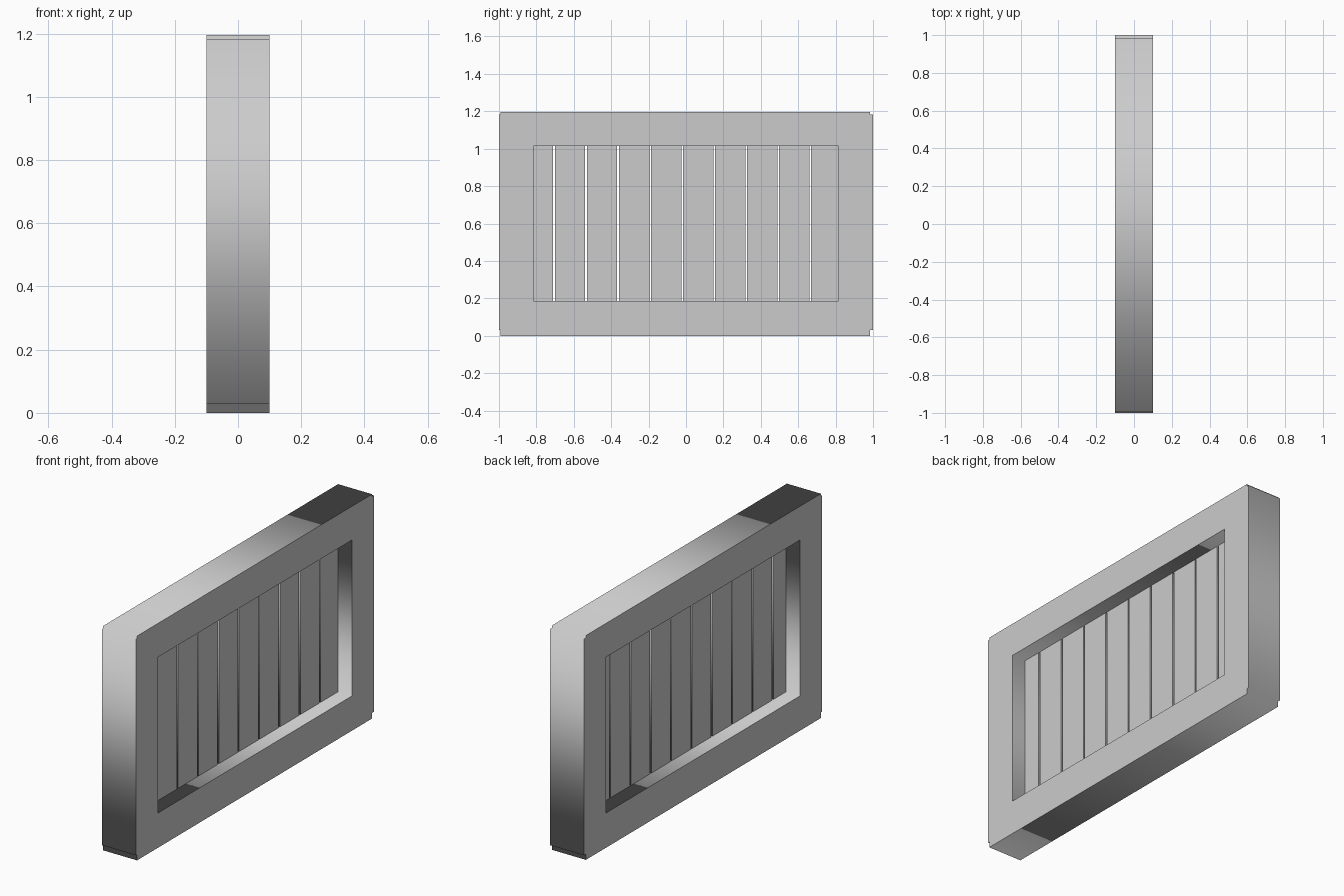
import bpy
import math

cube = bpy.data.objects.get("Cube")
if cube:
    bpy.data.objects.remove(cube, do_unlink=True)

GREY = (0.6, 0.6, 0.6, 1)
mat = bpy.data.materials.new("light_grey")
mat.use_nodes = True
mat.diffuse_color = GREY
mat.node_tree.nodes["Principled BSDF"].inputs["Base Color"].default_value = GREY

HALF_DEPTH = 0.1
HEIGHT = 1.195
OPEN_Y, OPEN_LOW, OPEN_HIGH = 0.815, 0.185, 1.015


def extruded(name, loops, half_depth):
    """Flat shape in the y-z plane, with holes, thickened along x."""
    curve = bpy.data.curves.new(name, "CURVE")
    curve.dimensions = "2D"
    curve.fill_mode = "BOTH"
    curve.extrude = half_depth
    for points in loops:
        spline = curve.splines.new("POLY")
        spline.points.add(len(points) - 1)
        for p, (y, z) in zip(spline.points, points):
            p.co = (y, z, 0, 1)
        spline.use_cyclic_u = True
    curve.materials.append(mat)
    obj = bpy.data.objects.new(name, curve)
    obj.rotation_euler = (math.pi / 2, 0, math.pi / 2)
    bpy.context.collection.objects.link(obj)
    bpy.ops.object.select_all(action="DESELECT")
    obj.select_set(True)
    bpy.context.view_layer.objects.active = obj
    bpy.ops.object.convert(target="MESH")
    return obj


def rectangle(y0, y1, z0, z1):
    return [(y0, z0), (y1, z0), (y1, z1), (y0, z1)]


# Frame: rails stop just short of the stiles' outer faces, leaving stepped corners
front, back = -0.992, 0.985
low, high = 0.03, 1.182
outline = [(front, 0), (back, 0), (back, low), (1, low), (1, high), (back, high),
           (back, HEIGHT), (front, HEIGHT), (front, high), (-1, high),
           (-1, low), (front, low)]
extruded("frame", [outline, rectangle(-OPEN_Y, OPEN_Y, OPEN_LOW, OPEN_HIGH)], HALF_DEPTH)

# Slats: thin upright boards with narrow gaps, the end ones cut off by the frame
PITCH, GAP, FIRST_GAP, COUNT = 0.1712, 0.01, -0.705, 10
for i in range(COUNT):
    start = FIRST_GAP + (i - 1) * PITCH + GAP / 2
    end = start + PITCH - GAP
    if i == 0:
        start = -OPEN_Y
    if i == COUNT - 1:
        end = OPEN_Y
    extruded(f"slat_{i + 1}", [rectangle(start, end, OPEN_LOW, OPEN_HIGH)], 0.018)
